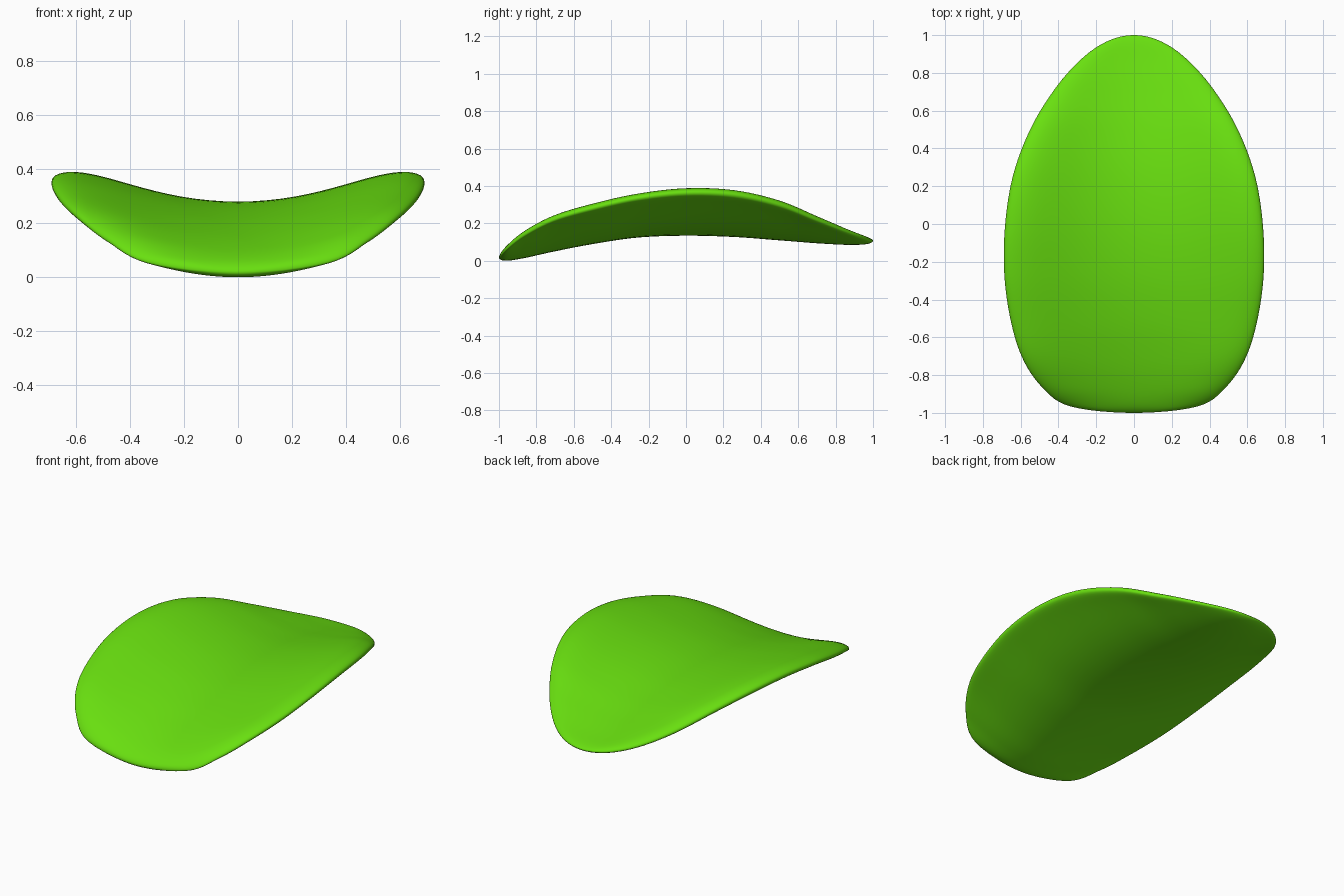
import bpy, bmesh, math

cube = bpy.data.objects.get("Cube")
if cube:
    bpy.data.objects.remove(cube, do_unlink=True)

# Lengthwise profiles, sampled every 15 degrees of y = -cos(angle), front to back
WIDTH = [0, .335, .485, .592, .655, .687, .682, .64, .55, .425, .287, .145, 0]
RIM_Z = [.02, .06, .14, .222, .282, .335, .363, .353, .30, .217, .153, .118, .108]
MID_Z = [.02, .031, .0625, .1075, .155, .1935, .2075, .199, .1725, .142, .119, .109, .108]
HALF_THICK = [0, .03, .0475, .0575, .065, .0685, .0725, .071, .0625, .048, .033, .019, 0]


def sample(table, t, sign):
    """Smooth interpolation; sign -1 lets the profile close round at both ends."""
    pts = [sign * table[1]] + table + [sign * table[-2]]
    f = t * (len(table) - 1)
    i = min(int(f), len(table) - 2)
    f -= i
    a, b, c, d = pts[i:i + 4]
    return b + 0.5 * f * (c - a + f * (2 * a - 5 * b + 4 * c - d + f * (3 * (b - c) + d - a)))


def build_shell(name, material, rows=72, sides=80):
    bm = bmesh.new()
    rings = []
    for r in range(1, rows):
        t = r / rows
        y = -math.cos(math.pi * t)
        w, h = sample(WIDTH, t, -1), sample(HALF_THICK, t, -1)
        rim, mid = sample(RIM_Z, t, 1), sample(MID_Z, t, 1)
        ring = []
        # Cupped lens cross-section
        for k in range(sides):
            a = 2 * math.pi * k / sides
            s, v = math.cos(a), math.sin(a)
            cup = 1.45 * s ** 2 - 0.45 * s ** 6
            bulge = math.copysign(abs(v) ** 0.85, v)
            ring.append(bm.verts.new((s * w, y, mid + (rim - mid) * cup + h * bulge)))
        rings.append(ring)
    # Skin between neighbouring rings
    for r0, r1 in zip(rings, rings[1:]):
        for k in range(sides):
            n = (k + 1) % sides
            bm.faces.new((r0[k], r0[n], r1[n], r1[k]))
    # Close the front edge and the back tip
    for ring, y, z in ((rings[0], -1, MID_Z[0]), (rings[-1], 1, MID_Z[-1])):
        tip = bm.verts.new((0, y, z))
        for k in range(sides):
            bm.faces.new((ring[k], ring[(k + 1) % sides], tip))
    # Rest on the ground
    low = min(v.co.z for v in bm.verts)
    bmesh.ops.translate(bm, verts=bm.verts, vec=(0, 0, -low))
    bmesh.ops.recalc_face_normals(bm, faces=bm.faces)
    for f in bm.faces:
        f.smooth = True
    mesh = bpy.data.meshes.new(name)
    bm.to_mesh(mesh)
    bm.free()
    mesh.materials.append(material)
    obj = bpy.data.objects.new(name, mesh)
    bpy.context.collection.objects.link(obj)
    return obj


# Bright green
green = bpy.data.materials.new("bright_green")
green.use_nodes = True
colour = (0.14, 0.74, 0.005, 1)
green.diffuse_color = colour
green.node_tree.nodes["Principled BSDF"].inputs["Base Color"].default_value = colour

build_shell("curved_petal", green)
